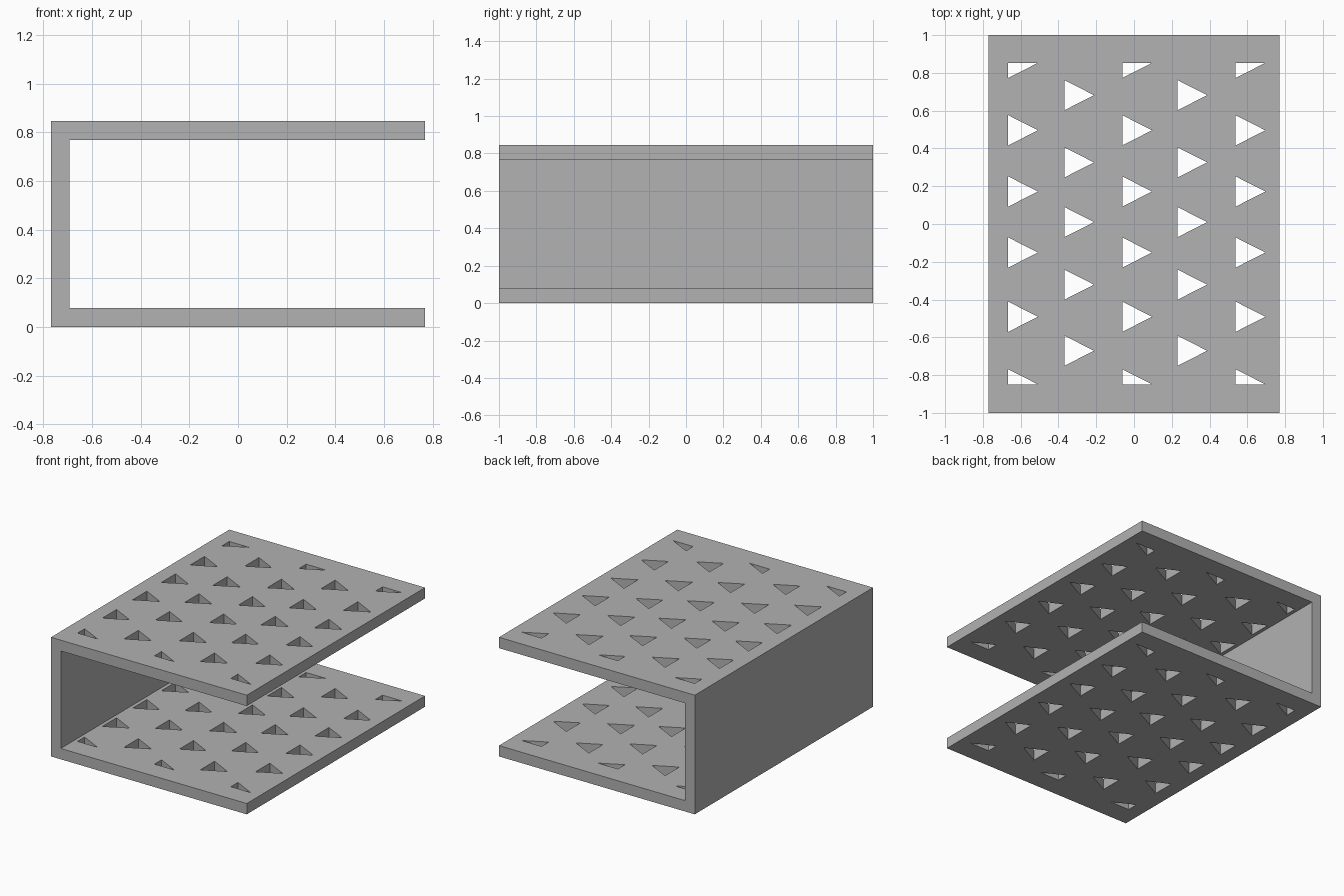
import bpy, bmesh

if "Cube" in bpy.data.objects:
    bpy.data.objects.remove(bpy.data.objects["Cube"])

W, H, T = 0.769, 0.846, 0.077   # half width, height, wall thickness


def prism(bm, pts, offset):
    """Extrude a flat polygon into a closed solid."""
    face = bm.faces.new([bm.verts.new(p) for p in pts])
    ext = bmesh.ops.extrude_face_region(bm, geom=[face])
    verts = [g for g in ext["geom"] if isinstance(g, bmesh.types.BMVert)]
    bmesh.ops.translate(bm, verts=verts, vec=offset)


def make_object(name, bm):
    bmesh.ops.recalc_face_normals(bm, faces=bm.faces)
    mesh = bpy.data.meshes.new(name)
    bm.to_mesh(mesh)
    bm.free()
    obj = bpy.data.objects.new(name, mesh)
    bpy.context.collection.objects.link(obj)
    return obj


# C-shaped channel: two plates joined by a wall on the left
bm = bmesh.new()
profile = [(-W, 0), (W, 0), (W, T), (T - W, T),
           (T - W, H - T), (W, H - T), (W, H), (-W, H)]
prism(bm, [(x, -1, z) for x, z in profile], (0, 2, 0))
channel = make_object("channel_bracket", bm)

grey = bpy.data.materials.new("grey")
grey.diffuse_color = (0.445, 0.445, 0.445, 1)
grey.use_nodes = True
grey.node_tree.nodes["Principled BSDF"].inputs["Base Color"].default_value = grey.diffuse_color
channel.data.materials.append(grey)

# Staggered triangular holes through both plates, halved at the end rows
bm = bmesh.new()
L, R = 0.157, 0.08              # triangle length and half width


def hole(x, y, low=-R, high=R):
    tip = min(max(0, low), high)
    pts = [(x, y + low), (x + L, y + tip), (x, y + high)]
    prism(bm, [(px, py, -0.2) for px, py in pts], (0, 0, H + 0.4))


for x in (-0.666, -0.062, 0.538):
    for y in (0.496, 0.172, -0.151, -0.491):
        hole(x, y)
    hole(x, 0.853, high=0)
    hole(x, -0.849, low=0)
for x in (-0.369, 0.230):
    for y in (0.682, 0.326, 0.010, -0.321, -0.671):
        hole(x, y)
cutter = make_object("hole_cutter", bm)
cutter.hide_render = True
cutter.hide_viewport = True

cut = channel.modifiers.new("holes", "BOOLEAN")
cut.operation = "DIFFERENCE"
cut.solver = "EXACT"
cut.object = cutter
